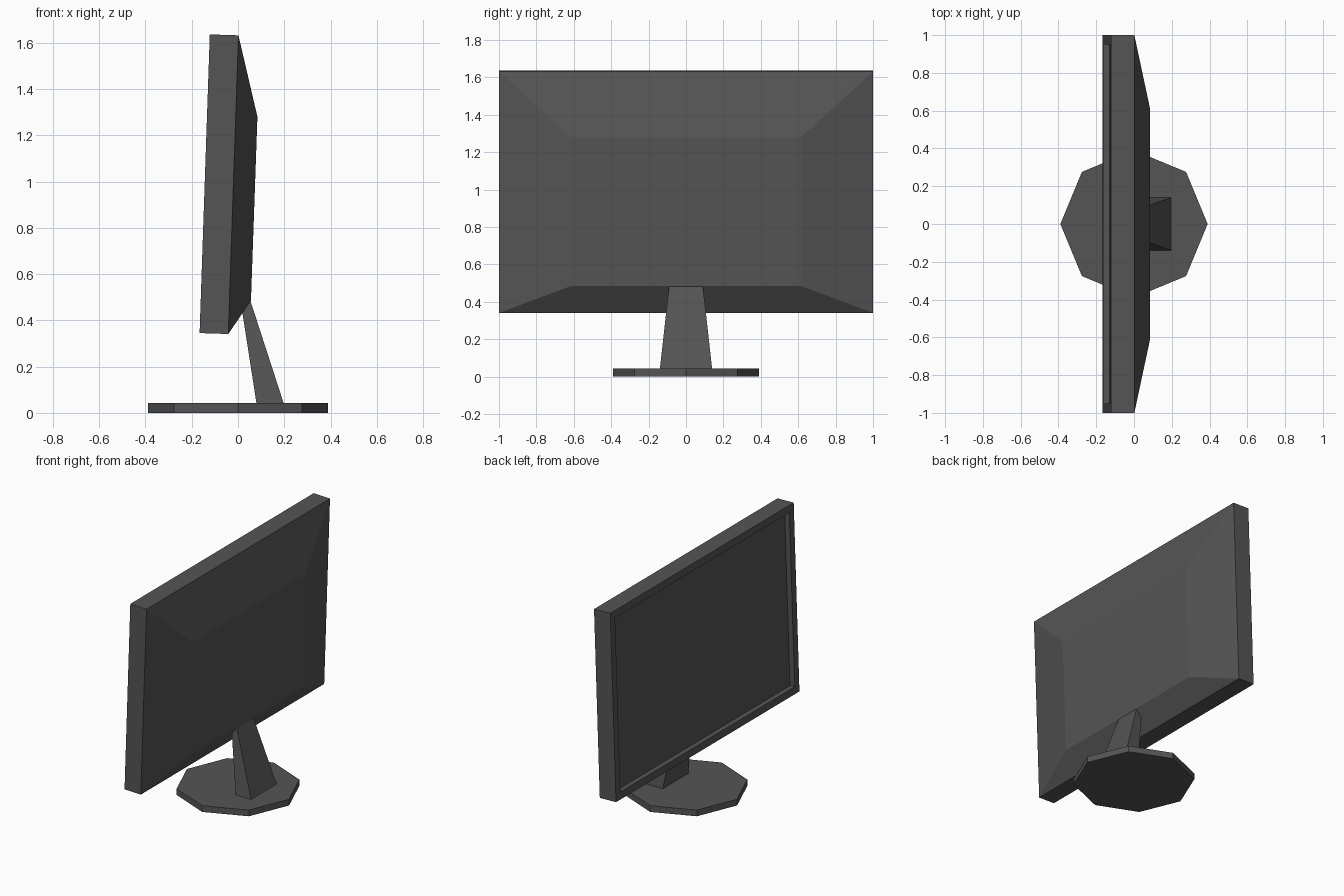
import bpy, bmesh, math
from mathutils import Vector

if "Cube" in bpy.data.objects:
    bpy.data.objects.remove(bpy.data.objects["Cube"])

# One dark grey plastic for everything
grey = bpy.data.materials.new("dark grey plastic")
grey.diffuse_color = (0.09, 0.09, 0.09, 1)
grey.use_nodes = True
grey.node_tree.nodes["Principled BSDF"].inputs["Base Color"].default_value = grey.diffuse_color


def finish(name, bm):
    bmesh.ops.recalc_face_normals(bm, faces=bm.faces)
    mesh = bpy.data.meshes.new(name)
    bm.to_mesh(mesh)
    bm.free()
    mesh.materials.append(grey)
    obj = bpy.data.objects.new(name, mesh)
    bpy.context.collection.objects.link(obj)
    return obj


def loft(name, rings):
    """Closed solid through a list of four-point rings."""
    bm = bmesh.new()
    loops = [[bm.verts.new(p) for p in ring] for ring in rings]
    for a, b in zip(loops, loops[1:]):
        for i in range(4):
            j = (i + 1) % 4
            bm.faces.new((a[i], a[j], b[j], b[i]))
    bm.faces.new(loops[0])
    bm.faces.new(loops[-1])
    return finish(name, bm)


def upright(half_width, low, high):
    """Rectangle across y, between two (x, z) profile points."""
    return [(low[0], -half_width, low[1]), (low[0], half_width, low[1]),
            (high[0], half_width, high[1]), (high[0], -half_width, high[1])]


def level(x0, x1, half_width, z0, z1):
    """Roughly level rectangle, front edge at z0 and back edge at z1."""
    return [(x0, -half_width, z0), (x1, -half_width, z1),
            (x1, half_width, z1), (x0, half_width, z0)]


# Tilted screen housing: front bezel, recessed display, tapered back
tilt = math.atan2(0.042, 1.29)
up = Vector((math.sin(tilt), math.cos(tilt)))
inward = Vector((math.cos(tilt), -math.sin(tilt)))
low, high = Vector((-0.166, 0.345)), Vector((-0.122, 1.636))
in_low, in_high = low + up * 0.05, high - up * 0.05
recess = inward * 0.036
loft("screen_housing", [
    upright(0.95, in_low + recess, in_high + recess),
    upright(0.95, in_low, in_high),
    upright(1.0, low, high),
    upright(1.0, low + inward * 0.124, high + inward * 0.124),
    upright(0.615, (0.056, 0.485), (0.084, 1.28)),
])

# Leaning, tapered neck whose top is buried in the housing
loft("stand_neck", [
    level(0.08, 0.198, 0.14, 0.04, 0.04),
    level(0.014, 0.053, 0.09, 0.465, 0.487),
])

# Eight-sided foot
bm = bmesh.new()
bmesh.ops.create_cone(bm, cap_ends=True, segments=8, radius1=0.39, radius2=0.39, depth=0.043)
bmesh.ops.translate(bm, verts=bm.verts, vec=(0, 0, 0.0215))
finish("base_foot", bm)
